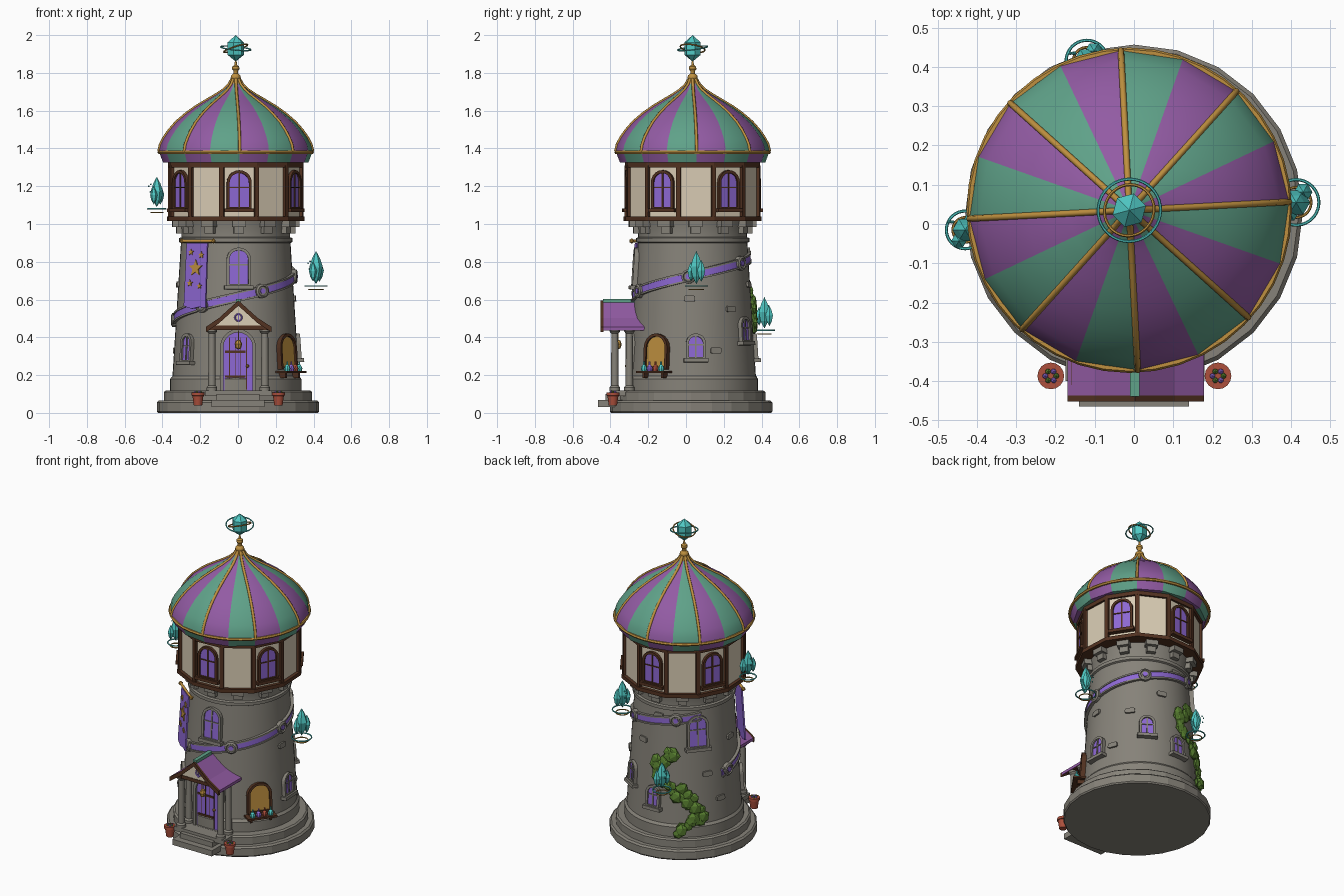
import bpy, bmesh, math, random
from mathutils import Matrix, Vector

if "Cube" in bpy.data.objects:
    bpy.data.objects.remove(bpy.data.objects["Cube"])
random.seed(4)
COL = dict(stone=(.24, .225, .192), roof_purple=(.29, .105, .37), roof_green=(.115, .36, .25),
           violet=(.27, .14, .66), cream=(.70, .61, .46), wood=(.085, .032, .015), gold=(.52, .28, .05),
           crystal=(.08, .58, .55), clay=(.42, .08, .045), leaf=(.1, .22, .03))
MAT = {}
for k, c in COL.items():
    MAT[k] = bpy.data.materials.new(k)
    MAT[k].diffuse_color = (*c, 1)
C = Vector((-.012, .035, 0))
TWIST = 3                                    # tower is turned slightly
TILT = Matrix.Rotation(math.radians(-3.6), 4, 'X')


def make(name, bm, mat, M=Matrix(), smooth=0):
    bmesh.ops.remove_doubles(bm, verts=bm.verts, dist=1e-5)
    bmesh.ops.recalc_face_normals(bm, faces=bm.faces)
    me = bpy.data.meshes.new(name)
    bm.to_mesh(me)
    bm.free()
    for m in ([mat] if isinstance(mat, str) else mat):
        me.materials.append(MAT[m])
    if smooth:
        me.polygons.foreach_set('use_smooth', [True] * len(me.polygons))
        me.set_sharp_from_angle(angle=math.radians(smooth))
    ob = bpy.data.objects.new(name, me)
    ob.matrix_world = M
    bpy.context.collection.objects.link(ob)
    return ob


def lathe(name, prof, n, mat, M=Matrix(), rot=0, smooth=0, rule=None):
    bm = bmesh.new()
    cols = []
    for i in range(n):
        a = math.radians(rot) + 2 * math.pi * i / n
        cols.append([bm.verts.new((r * math.cos(a), r * math.sin(a), z)) for r, z in prof])
    for i in range(n):
        A, B = cols[i], cols[(i + 1) % n]
        for j in range(len(prof) - 1):
            q = [A[j], B[j], B[j + 1], A[j + 1]]
            if prof[j][0] == 0: q.pop(1)
            elif prof[j + 1][0] == 0: q.pop(2)
            f = bm.faces.new(q)
            f.material_index = rule(i) if rule else 0
    return make(name, bm, mat, M, smooth)


def plate(name, pts, y0, y1, mat, M=Matrix(), inner=None):
    """Outline in x,z pushed from y0 to y1; with inner it becomes a ring."""
    bm = bmesh.new()
    loops = [[bm.verts.new((x, y, z)) for x, z in p] for p in (pts, inner) if p for y in (y0, y1)]
    n = len(pts)
    pairs = [(0, 1)] if not inner else [(0, 1), (1, 3), (3, 2), (2, 0)]
    for a, b in pairs:
        for i in range(n):
            j = (i + 1) % n
            bm.faces.new((loops[a][i], loops[a][j], loops[b][j], loops[b][i]))
    if not inner:
        bm.faces.new(loops[0])
        bm.faces.new(loops[1])
    return make(name, bm, mat, M)


def box(name, x, y, z, mat, M=Matrix()):
    return plate(name, [(x[0], z[0]), (x[1], z[0]), (x[1], z[1]), (x[0], z[1])], y[0], y[1], mat, M)


def tube(name, pts, rad, mat):
    cu = bpy.data.curves.new(name, 'CURVE')
    cu.dimensions, cu.bevel_depth, cu.bevel_resolution, cu.use_fill_caps = '3D', rad, 2, True
    s = cu.splines.new('POLY')
    s.points.add(len(pts) - 1)
    for p, q in zip(s.points, pts):
        p.co = (*q, 1)
    cu.materials.append(MAT[mat])
    ob = bpy.data.objects.new(name, cu)
    bpy.context.collection.objects.link(ob)


def ring(name, loc, R, t, mat, rot=(0, 0, 0)):
    bpy.ops.mesh.primitive_torus_add(major_radius=R, minor_radius=t, major_segments=40, minor_segments=6,
                                     location=loc, rotation=rot)
    ob = bpy.context.object
    ob.name = name
    ob.data.materials.append(MAT[mat])
    bpy.ops.object.shade_smooth_by_angle()


def blob(name, M, mat):
    bm = bmesh.new()
    bmesh.ops.create_icosphere(bm, subdivisions=1, radius=1)
    return make(name, bm, mat, M)


def wall_r(z): return .335 - .045 * (z - .19) / .71


def at(az, r, z):          # local x along the wall, y inward, z up
    a = math.radians(az)
    return Matrix.Translation(C + Vector((r * math.cos(a), r * math.sin(a), z))) @ Matrix.Rotation(a + math.pi / 2, 4, 'Z')


def arch(w, h, z=0):       # rectangle with rounded head
    r = w / 2
    return [(-r, z), (r, z)] + [(r * math.cos(t * math.pi / 10), z + h - r + r * math.sin(t * math.pi / 10)) for t in range(11)]


def window(name, M, w, h, frame, pane='violet', sill=True):
    plate(name + '_frame', arch(w, h), -.018, .03, frame, M, arch(w - .03, h - .03, .015))
    plate(name + '_pane', arch(w - .025, h - .025, .012), -.008, .03, pane, M)
    if pane == 'violet':
        box(name + '_mullion', (-.004, .004), (-.013, 0), (.01, h - .015), frame, M)
        box(name + '_bar', (-w / 2 + .015, w / 2 - .015), (-.013, 0), (h * .55, h * .55 + .006), frame, M)
    if sill:
        box(name + '_sill', (-w / 2 - .012, w / 2 + .012), (-.03, .03), (-.012, .008), frame, M)


T = Matrix.Translation
# stepped base and tapering tower
lathe('base', [(0, 0), (.424, 0), (.43, .008), (.43, .055), (.42, .065), (.393, .065), (.393, .11), (.383, .118), (0, .118)], 24, 'stone', T((0, .027, 0)))
lathe('tower', [(.347, .11), (.347, .18), (.335, .195), (.29, .9), (.3, .905), (.3, .925), (.288, .93),
                (.288, .97), (.3, 1.02), (0, 1.02)], 48, 'stone', T(C), 0, 25)
for k in range(12):
    M = at(TWIST + 30 * k, .3, 0)
    box('corbel', (-.036, .036), (-.037, .03), (.985, 1.022), 'stone', M)
    box('corbel_foot', (-.026, .026), (-.015, .03), (.95, .986), 'stone', M)
for az, z in [(-3, .605), (22, .33), (75, .68), (165, .33), (185, .68), (40, .55), (150, .5), (95, .86)]:
    M = at(az, wall_r(z), z) @ TILT
    plate('raised_stone', [(-.03, -.01), (-.022, -.016), (.024, -.016), (.03, -.008), (.028, .012), (.02, .016), (-.024, .015), (-.03, .008)], -.01, .02, 'stone', M)

# twelve sided timber room
rim = TWIST + 15
lathe('room_wall', [(.352, 1.02), (.352, 1.34), (0, 1.34)], 12, 'cream', T(C), rim)
lathe('room_sill_beam', [(0, 1.016), (.373, 1.016), (.373, 1.04), (.34, 1.04)], 12, 'wood', T(C), rim)
lathe('room_top_beam', [(.34, 1.3), (.366, 1.3), (.366, 1.325), (.34, 1.325)], 12, 'wood', T(C), rim)
for k in range(12):
    box('corner_post', (-.012, .012), (-.012, .02), (1.03, 1.31), 'wood', at(rim + 30 * k, .353, 0))
for k in range(6):
    window('room_window', at(TWIST - 90 + 60 * k, .34, 1.075), .132, .21, 'wood')

# striped roof, eave ring and ribs
prof = [(.408, 1.385), (.4, 1.42), (.382, 1.455), (.354, 1.495), (.315, 1.54), (.262, 1.585), (.21, 1.622), (.155, 1.655), (.105, 1.684), (.066, 1.71), (.037, 1.738), (.02, 1.768)]
lathe('roof', [(.33, 1.325), (.385, 1.325)] + prof, 16, ['roof_purple', 'roof_green'], T(C), TWIST, 30, lambda i: i % 2)
ring('eave_ring', C + Vector((0, 0, 1.38)), .405, .0095, 'gold')
for k in range(8):
    a = math.radians(TWIST + 45 * k)
    tube('roof_rib', [C + Vector((r * math.cos(a), r * math.sin(a), z)) for r, z in prof], .008, 'gold')
# finial with floating crystal
lathe('finial', [(.034, 1.745), (.022, 1.765), (.027, 1.776), (.024, 1.787), (.012, 1.797), (.012, 1.81), (.02, 1.82), (.018, 1.834), (.007, 1.842), (.005, 1.86), (0, 1.87)], 16, 'gold', T(C), 0, 40)
top = C + Vector((0, 0, 1.93))
lathe('top_crystal', [(0, -.07), (.044, -.035), (.044, .032), (0, .07)], 6, 'crystal', T(top), 15)
ring('outer_halo', top, .08, .004, 'crystal', (.12, .1, 0))
ring('inner_halo', top, .066, .004, 'gold', (-.15, -.3, 0))

# floating crystals beside the walls
for x, y, z, s0, R in [(-.43, -.015, 1.08, .93, .048), (.413, .055, .672, 1.02, .058), (-.12, .415, .437, .97, .053)]:
    for dx, dy, s in [(0, 0, 1), (.018, .026, .66), (-.016, -.028, .6)]:
        lathe('crystal', [(0, 0), (.024, .04), (.035, .09), (.02, .135), (0, .172)], 6, 'crystal',
              T((x + dx, y + dy, z + .01 + .035 * (1 - s))) @ Matrix.Scale(s * s0, 4))
    ring('crystal_ring', (x, y, z), R, .004, 'crystal')
    ring('crystal_inner_ring', (x, y, z - .019), R * .66, .0035, 'gold')
    for dx, dz in [(-.05, .09), (-.06, .12), (-.045, .13)]:
        blob('spark', T((x + dx * .7, y + .02, z + dz)) @ Matrix.Scale(.005, 4), 'crystal')

# spiral ribbon with stone edging and medallions
def ribbon_z(az): return .727 + .115 * az / 90 - (.017 * (az / 90) ** 2 if az > 0 else 0)


def spiral(name, off, h, out, mat):
    bm = bmesh.new()
    prev = None
    for i in range(85):
        az = -192 + 4 * i
        a, zc = math.radians(az), ribbon_z(az) + off
        cur = [bm.verts.new(C + Vector(((wall_r(zc) + d) * math.cos(a), (wall_r(zc) + d) * math.sin(a), zc + s * h)))
               for d, s in ((-.01, -1), (out, -1), (out, 1), (-.01, 1))]
        for j in range(4 if prev else 0):
            bm.faces.new((prev[j], cur[j], cur[(j + 1) % 4], prev[(j + 1) % 4]))
        if i in (0, 84):
            bm.faces.new(cur)
        prev = cur
    make(name, bm, mat, smooth=35)


spiral('ribbon', 0, .02, .011, 'violet')
spiral('ribbon_lower_edge', -.022, .005, .017, 'stone')
spiral('ribbon_upper_edge', .022, .005, .017, 'stone')
for az in range(-184, 117, 60):
    z = ribbon_z(az)
    M = at(az, wall_r(z), z) @ Matrix.Rotation(math.pi / 2, 4, 'X')
    lathe('medallion', [(.038, -.01), (.038, .02), (.028, .026), (.024, .02), (0, .02)], 16, 'stone', M)
    lathe('medallion_gem', [(.016, .018), (.016, .025), (0, .025)], 6, 'violet', M)

# stone framed tower windows
for az, z, w, h in [(-87, .665, .13, .21), (140, .665, .13, .21), (-141, .265, .09, .155), (3, .28, .105, .14), (58, .37, .095, .14), (92, .28, .095, .14)]:
    window('tower_window', at(az, wall_r(z), z) @ TILT, w, h, 'stone')

# shop hatch with shelf and bottles
M = at(-35, wall_r(.22), .23)
window('hatch', M @ TILT, .15, .19, 'wood', 'gold', False)
box('hatch_shelf', (-.09, .09), (-.06, .03), (-.02, -.008), 'wood', M)
for s in (-.06, .06):
    plate('shelf_bracket', [(s - .006, -.045), (s + .006, -.045), (s + .006, -.018), (s - .006, -.018)], -.035, .02, 'wood', M)
for i, m in enumerate(['crystal', 'violet', 'clay', 'crystal']):
    lathe('bottle', [(0, 0), (.014, 0), (.017, .014), (.012, .026), (.005, .034), (.005, .05), (0, .05)], 8, m, M @ T((-.055 + .037 * i, -.038, -.008)))

# hanging banner with stars
M = at(-128, .327, .91) @ TILT
plate('banner', [(-.07, -.01), (.07, -.01), (.073, -.355), (.03, -.35), (-.02, -.36), (-.073, -.345)], -.006, .003, 'violet', M)
tube('banner_rod', [M @ Vector((s * .105, 0, 0)) for s in (-1, 1)], .008, 'gold')
for s in (-.105, .105):
    blob('rod_knob', M @ T((s, 0, 0)) @ Matrix.Scale(.014, 4), 'gold')
for x, z, r in [(0, -.145, .045), (-.035, -.06, .017), (.035, -.075, .019), (-.035, -.225, .019), (.03, -.24, .016)]:
    pts = [((r if k % 2 == 0 else r * .45) * math.sin(k * math.pi / 5) + x, (r if k % 2 == 0 else r * .45) * math.cos(k * math.pi / 5) + z) for k in range(10)]
    plate('banner_star', pts, -.012, -.005, 'gold', M)

# porch: steps, door, pillars, gabled roof
box('step', (-.14, .14), (-.465, -.3), (.032, .068), 'stone')
box('landing', (-.115, .115), (-.425, -.28), (.066, .1), 'stone')
box('pillar_base_slab', (-.175, .18), (-.4, -.25), (.09, .118), 'stone')
D = T((0, -.3, .118))
plate('door_frame', arch(.19, .325), -.02, .06, 'stone', D, arch(.155, .307, .001))
plate('door', arch(.16, .31), -.006, .06, 'violet', D)
for x in (-.045, -.015, .015, .045):
    box('door_groove', (x - .002, x + .002), (-.009, 0), (.005, .28), 'wood', D)
for z in (.07, .2):
    box('door_hinge', (-.07, .04), (-.012, 0), (z, z + .011), 'wood', D)
blob('door_knob', D @ T((.05, -.015, .13)) @ Matrix.Scale(.01, 4), 'gold')
lathe('porch_lantern', [(0, 0), (.014, .008), (.02, .03), (.012, .048), (.003, .052), (.003, .1), (0, .1)], 8, 'gold', T((.002, -.36, .335)))
for x in (-.138, .142):
    for y in (-.377, -.3):
        lathe('pillar', [(.028, .115), (.028, .135), (.02, .145), (.018, .42), (.027, .43), (.027, .455)], 12, 'stone', T((x, y, 0)), 0, 30)
    box('porch_beam', (x - .022, x + .022), (-.41, -.24), (.44, .462), 'wood')
box('porch_tie_beam', (-.15, .155), (-.405, -.38), (.44, .462), 'wood')
plate('gable', [(-.145, .46), (.149, .46), (.002, .57)], -.402, -.25, 'cream')
up = [(-.17, .455), (-.1, .503), (.002, .595), (.104, .503), (.178, .455)]


def gable_roof(name, drop, y0, y1, mat):
    plate(name, up + [(x, z - drop) for x, z in reversed(up)], y0, y1, mat)


gable_roof('porch_roof', .018, -.437, -.2, 'roof_purple')
gable_roof('barge_board', .028, -.452, -.436, 'wood')
box('ridge_cap', (-.01, .014), (-.44, -.22), (.583, .604), 'roof_green')
ring('gable_emblem', (.002, -.405, .505), .018, .004, 'violet', (math.pi / 2, 0, 0))
box('gable_emblem_bar', (-.001, .005), (-.409, -.4), (.48, .53), 'violet')

# flower pots
for x in (-.212, .214):
    P = T((x, -.387, .04))
    lathe('flower_pot', [(0, 0), (.022, 0), (.029, .05), (.034, .052), (.034, .068), (0, .068)], 16, 'clay', P, 0, 35)
    for k in range(6):
        a = k * 1.05
        blob('flower', P @ T((.014 * math.cos(a), .013 * math.sin(a), .07)) @ Matrix.Scale(.008, 4), ('leaf', 'violet')[k % 2])

# ivy climbing the back
path = [(118, .66), (94, .54), (108, .43), (132, .36), (140, .24), (114, .13)]
for (a0, z0), (a1, z1) in zip(path, path[1:]):
    for k in range(8):
        t = k / 8
        z = z0 + (z1 - z0) * t + random.uniform(-.025, .025)
        az = a0 + (a1 - a0) * t + random.uniform(-6, 6)
        s = random.uniform(.026, .042)
        M = at(az, max(wall_r(z), .36 if z < .18 else 0) + .014, z) @ Matrix.Rotation(random.uniform(-.8, .8), 4, 'Y')
        blob('ivy_leaf', M @ Matrix.Diagonal((s, s * .5, s * 1.1, 1)), 'leaf')

for m in bpy.data.materials:
    if m.users and not m.is_grease_pencil:
        m.use_nodes = True
        m.node_tree.nodes["Principled BSDF"].inputs["Base Color"].default_value = m.diffuse_color
